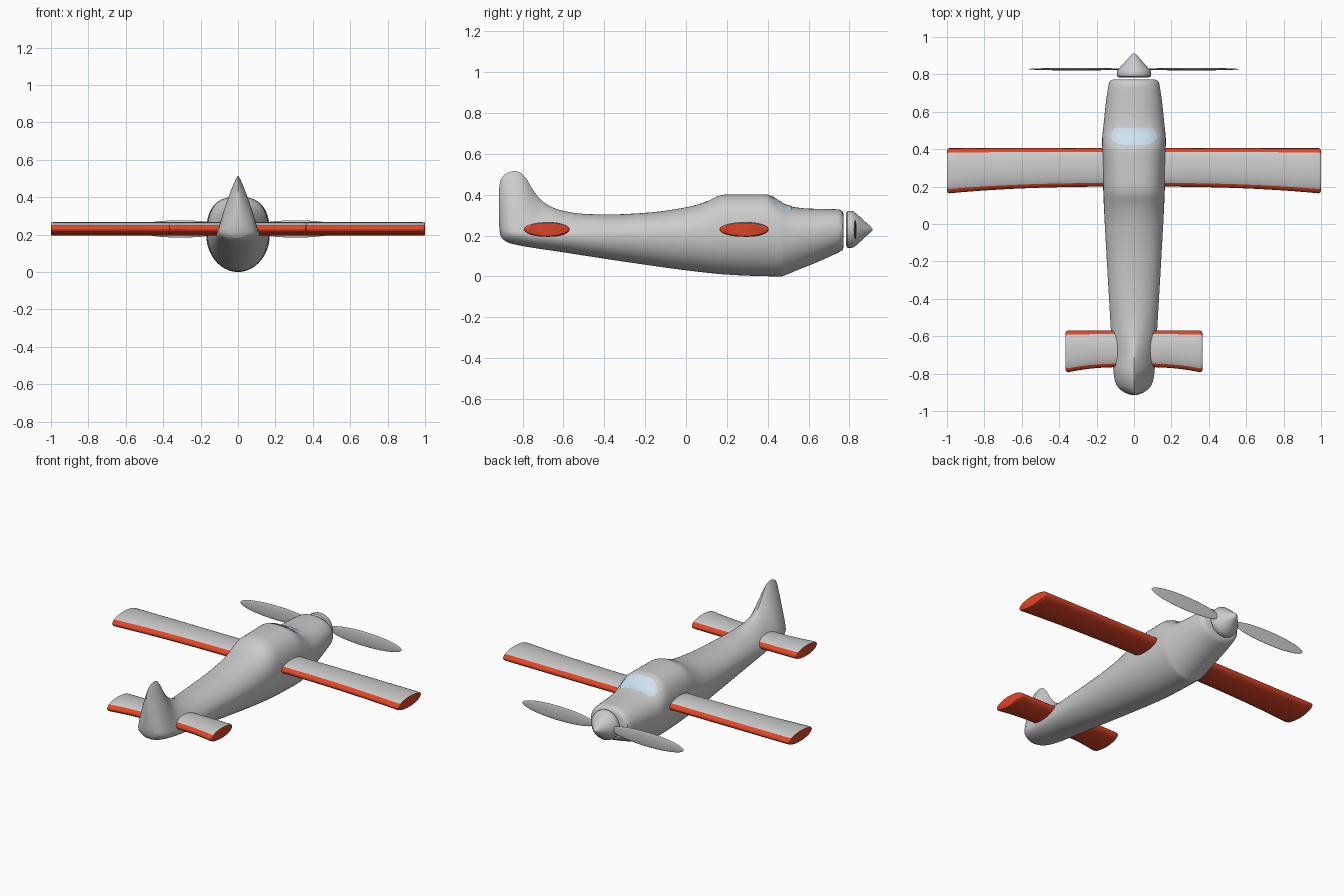
import bpy, bmesh, math
from math import sin, cos, pi

if "Cube" in bpy.data.objects:
    bpy.data.objects.remove(bpy.data.objects["Cube"])


def material(name, color):
    m = bpy.data.materials.new(name)
    m.diffuse_color = color
    m.use_nodes = True
    m.node_tree.nodes["Principled BSDF"].inputs["Base Color"].default_value = m.diffuse_color
    return m


grey = material("grey", (0.6, 0.6, 0.6, 1))
red = material("red", (0.75, 0.06, 0.02, 1))
glass = material("pale_blue", (0.62, 0.76, 0.88, 1))


def finish(name, bm, mats=(), angle=40):
    bmesh.ops.recalc_face_normals(bm, faces=bm.faces)
    me = bpy.data.meshes.new(name)
    bm.to_mesh(me)
    bm.free()
    ob = bpy.data.objects.new(name, me)
    bpy.context.collection.objects.link(ob)
    for m in mats:
        me.materials.append(m)
    bpy.ops.object.select_all(action='DESELECT')
    ob.select_set(True)
    bpy.context.view_layer.objects.active = ob
    bpy.ops.object.shade_smooth_by_angle(angle=math.radians(angle))
    return ob


def loft(rings, mat=None, cap_mat=0):
    bm = bmesh.new()
    vs = [[bm.verts.new(p) for p in r] for r in rings]
    n = len(vs[0])
    for a, b in zip(vs, vs[1:]):
        for j in range(n):
            f = bm.faces.new((a[j], a[(j + 1) % n], b[(j + 1) % n], b[j]))
            f.material_index = mat(j) if mat else 0
    for r in (vs[0], vs[-1]):
        bm.faces.new(r).material_index = cap_mat
    return bm


def interp(keys, y):
    """Monotone cubic interpolation of (y, value) pairs."""
    s = [(b[1] - a[1]) / (b[0] - a[0]) for a, b in zip(keys, keys[1:])]
    t = [s[0]] + [2 * p * q / (p + q) if p * q > 0 else 0
                  for p, q in zip(s, s[1:])] + [s[-1]]
    y = min(max(y, keys[0][0]), keys[-1][0])
    i = max(k for k in range(len(s)) if keys[k][0] <= y)
    (y0, v0), (y1, v1) = keys[i], keys[i + 1]
    h = y1 - y0
    u = (y - y0) / h
    return ((1 + 2 * u) * (1 - u) ** 2 * v0 + u * u * (3 - 2 * u) * v1
            + h * u * (1 - u) ** 2 * t[i] + h * u * u * (u - 1) * t[i + 1])


# Fuselage profiles: top and bottom line, half width, height of widest point, roundness
TOP = [(-.915, .43), (-.91, .465), (-.89, .497), (-.87, .509), (-.84, .516), (-.81, .508),
       (-.78, .475), (-.75, .425), (-.70, .365), (-.62, .326), (-.5, .306), (-.38, .303),
       (-.2, .311), (0, .338), (.1, .366), (.16, .394), (.2, .402), (.4, .402),
       (.44, .377), (.5, .345), (.6, .332), (.75, .328), (.765, .32), (.772, .305)]
BOTTOM = [(-.915, .25), (-.91, .205), (-.895, .18), (-.86, .162), (-.6, .118), (-.3, .072),
          (0, .03), (.2, .009), (.35, .002), (.47, 0), (.48, .004), (.75, .119),
          (.765, .128), (.772, .143)]
WIDTH = [(-.915, .012), (-.91, .03), (-.895, .06), (-.87, .088), (-.83, .104), (-.75, .113),
         (-.56, .124), (-.2, .145), (.2, .165), (.46, .17), (.5, .166), (.75, .135),
         (.765, .128), (.772, .113)]
MID = [(-.915, .3), (-.9, .23), (-.85, .215), (-.6, .2), (0, .2), (.4, .2), (.75, .225), (.772, .226)]
POWER = [(-.915, 1.25), (-.75, 1.15), (-.6, 1.6), (-.4, 2), (0, 2.1), (.2, 2.6),
         (.42, 2.6), (.55, 2.2), (.772, 2.2)]


def station(y):
    return [interp(k, y) for k in (TOP, BOTTOM, WIDTH, MID, POWER)]


def section(y, n=56):
    top, bot, w, mid, p = station(y)
    pts = []
    for j in range(n):
        c, s = cos(2 * pi * j / n), sin(2 * pi * j / n)
        e = 2 / p if s > 0 else 1
        h = top - mid if s > 0 else mid - bot
        pts.append((math.copysign(abs(c) ** e, c) * w, y,
                    mid + math.copysign(abs(s) ** e, s) * h))
    return pts


# Fuselage with blended canopy and fin
ys = {round(k[0], 3) for k in TOP + BOTTOM}
ys |= {round(-.9 + .025 * i, 3) for i in range(67)}
finish("fuselage", loft([section(y) for y in sorted(ys)]), [grey])

# Windshield patch lying just above the canopy front
bm = bmesh.new()
N, M = 24, 10
grid = []
for i in range(M + 1):
    row = []
    for k in range(N + 1):
        s, t = 2 * k / N - 1, i / M
        y = .515 + (.42 + .035 * s ** 4 - .515) * t
        x = s * (.098 + .05 * t * (1 - .5 * t))
        top, _, w, mid, p = station(y)
        z = mid + (top - mid) * (1 - abs(x / w) ** p) ** (1 / p)
        row.append(bm.verts.new((x, y + .002, z + .003)))
    grid.append(row)
for a, b in zip(grid, grid[1:]):
    for k in range(N):
        bm.faces.new((a[k], a[k + 1], b[k + 1], b[k]))
shield = finish("windshield", bm, [glass])
if shield.data.polygons[0].normal.z < 0:
    shield.data.flip_normals()


# Wings and tailplane: elliptical section, grey top, red edges and underside
def wing(name, tip, lead, trail, sweep, n=40):
    rings = []
    for i in range(15):
        x = .04 + (tip - .012 - .04) * i / 14
        rings.append((x, trail - sweep * (i / 14) ** 2.5, 1))
    rings += [(tip - .004, trail - sweep, .97), (tip, trail - sweep, .9)]
    pts = []
    for x, tr, k in rings:
        c, h = (lead + tr) / 2, (lead - tr) / 2 * k
        pts.append([(x, c + h * cos(2 * pi * j / n), .23 + .036 * k * sin(2 * pi * j / n))
                    for j in range(n)])
    ob = finish(name, loft(pts, lambda j: 0 if 4 <= j < 16 else 1, 1), [grey, red])
    ob.modifiers.new("mirror", 'MIRROR').use_axis[0] = True


wing("main_wings", 1.0, .405, .2, .036)
wing("tailplane", .365, -.57, -.765, .028)

# Spinner
prof = [(.784, .08), (.79, .09), (.81, .091), (.822, .087), (.85, .063),
        (.88, .035), (.9, .018), (.912, .004)]
finish("spinner", loft([[(r * cos(2 * pi * j / 32), y, .23 + r * sin(2 * pi * j / 32))
                         for j in range(32)] for y, r in prof]), [grey])

# Propeller blades
bm = bmesh.new()
bmesh.ops.create_uvsphere(bm, u_segments=40, v_segments=20, radius=1)
bmesh.ops.scale(bm, vec=(.255, .007, .046), verts=bm.verts)
bmesh.ops.translate(bm, vec=(.308, .828, .23), verts=bm.verts)
blades = finish("propeller_blades", bm, [grey], 60)
blades.modifiers.new("mirror", 'MIRROR').use_axis[0] = True
